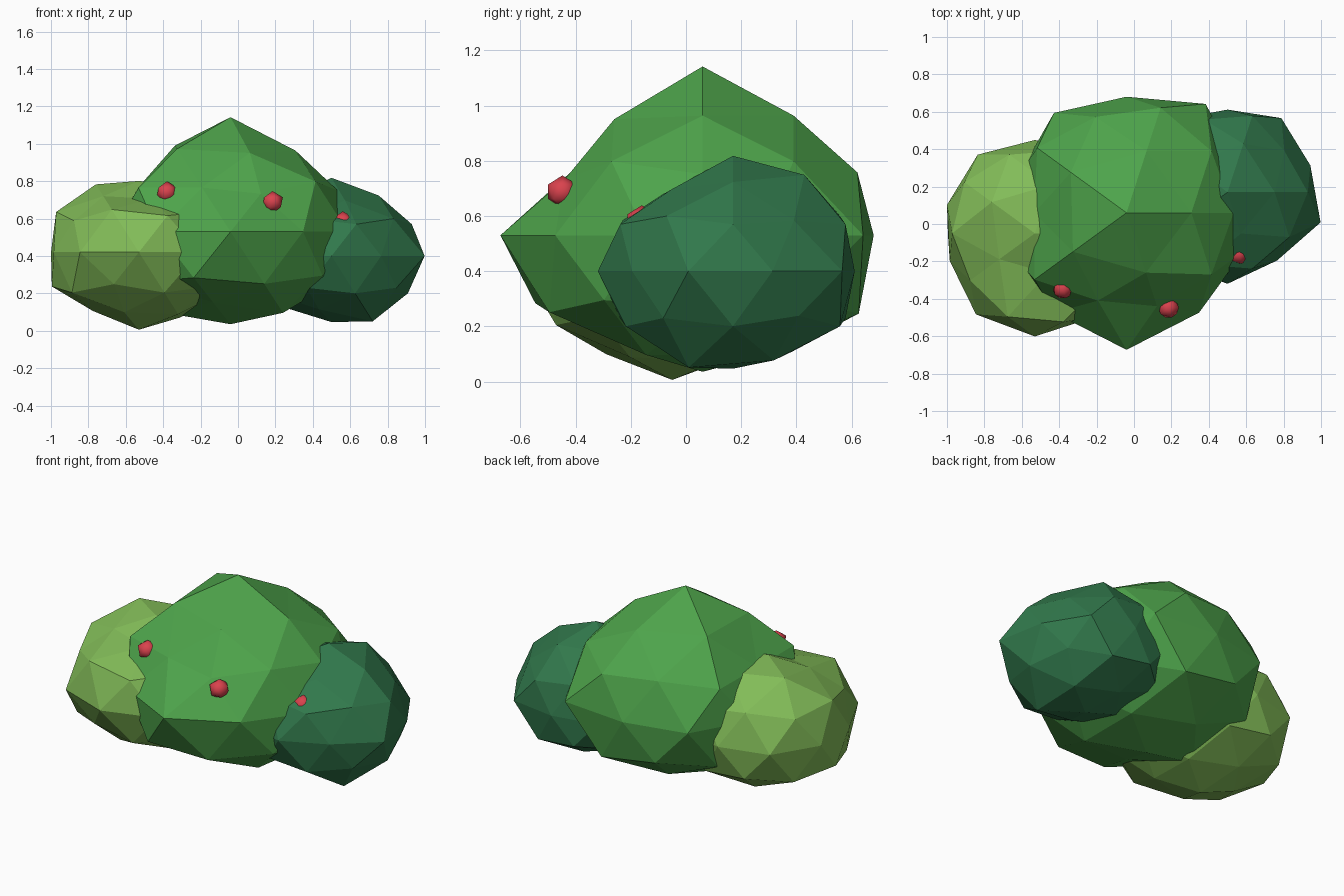
import bpy
import bmesh
from mathutils import Vector


def material(name, rgb):
    mat = bpy.data.materials.new(name)
    mat.diffuse_color = (*rgb, 1)
    return mat


def ball(name, centre, width, height, mat, detail, bumps=()):
    """Faceted ball; each bump (direction, factor) pulls the nearest corner in or out."""
    bm = bmesh.new()
    bmesh.ops.create_icosphere(bm, subdivisions=detail, radius=1)
    bm.verts.ensure_lookup_table()
    unit = [v.co.normalized() for v in bm.verts]
    for direction, factor in bumps:
        d = Vector(direction).normalized()
        i = max(range(len(unit)), key=lambda k: unit[k].dot(d))
        bm.verts[i].co = unit[i] * factor
    for v in bm.verts:
        v.co = Vector((v.co.x * width, v.co.y * width, v.co.z * height))
    mesh = bpy.data.meshes.new(name)
    bm.to_mesh(mesh)
    bm.free()
    mesh.materials.append(mat)
    obj = bpy.data.objects.new(name, mesh)
    obj.location = centre
    bpy.context.collection.objects.link(obj)
    return obj


mid_green = material("leaf green", (0.076, 0.370, 0.070))
light_green = material("light leaf green", (0.225, 0.505, 0.098))
dark_green = material("dark leaf green", (0.031, 0.190, 0.072))
red = material("berry red", (0.700, 0.055, 0.075))

# Tall middle clump of leaves
ball("middle_foliage", (-0.04, 0.06, 0.53), 0.66, 0.51, mid_green, 2, [
    ((0, 0, 1), 1.20), ((0, 0, -1), 0.97),
    ((0, -1, 0), 1.11), ((0, 1, 0), 0.94),
    ((0.59, 0.81, 0), 1.09), ((-0.95, 0.31, 0), 0.93),
    ((-0.28, -0.85, -0.45), 1.08), ((-0.26, 0.81, 0.53), 0.96),
    ((-0.43, 0.31, 0.85), 1.06), ((0.16, -0.5, 0.85), 0.97),
    ((0.26, 0.81, -0.53), 1.06), ((0.89, 0, 0.45), 0.97),
    ((0.28, -0.85, 0.45), 0.89), ((-0.26, -0.81, 0.53), 0.88),
    ((-0.85, 0, 0.53), 0.88), ((-0.72, -0.53, 0.45), 1.03),
    ((-0.43, -0.31, 0.85), 1.02), ((-0.16, -0.5, -0.85), 0.87),
    ((-0.16, 0.5, -0.85), 0.95), ((0.26, -0.81, -0.53), 1.04),
    ((0.72, -0.53, -0.45), 1.03),
])

# Low pale clump on the left
ball("left_foliage", (-0.53, -0.05, 0.42), 0.52, 0.41, light_green, 2, [
    ((0, 0, 1), 0.93), ((0, 0, -1), 1.01),
    ((0, -1, 0), 1.06), ((0, 1, 0), 0.96),
    ((-0.59, -0.81, 0), 1.03), ((-0.95, 0.31, 0), 0.95),
    ((-0.95, -0.31, 0), 0.92), ((-0.43, 0.31, 0.85), 1.04),
    ((0.59, -0.81, 0), 1.06), ((0.28, -0.85, 0.45), 1.07),
    ((-0.26, -0.81, 0.53), 1.06), ((0.16, -0.5, 0.85), 0.82),
    ((-0.43, -0.31, 0.85), 0.86), ((-0.53, 0, -0.85), 0.90),
    ((-0.16, -0.5, -0.85), 0.92), ((-0.16, 0.5, -0.85), 0.93),
    ((0.43, -0.31, -0.85), 0.95), ((-0.72, -0.53, 0.45), 0.92),
    ((-0.28, -0.85, -0.45), 0.93),
])

# Low dark clump on the right
ball("right_foliage", (0.50, 0.17, 0.40), 0.48, 0.38, dark_green, 2, [
    ((0, 0, 1), 1.10), ((0, 0, -1), 0.93), ((0, 1, 0), 0.92),
    ((0.95, -0.31, 0), 1.09), ((0.95, 0.31, 0), 0.97),
    ((0.59, -0.81, 0), 0.94), ((0.43, -0.31, -0.85), 1.08),
    ((0.16, 0.5, 0.85), 1.08), ((-0.16, 0.5, -0.85), 0.90),
    ((0.16, -0.5, 0.85), 0.92), ((-0.16, -0.5, -0.85), 0.88),
    ((0, -1, 0), 1.02), ((-0.53, 0, -0.85), 0.88),
    ((0.69, 0.5, 0.53), 0.92), ((0.59, 0.81, 0), 1.02),
    ((0.72, 0.53, -0.45), 0.95),
])

# Berries half sunk into the leaves
for label, spot in (("left", (-0.38, -0.345, 0.74)),
                    ("middle", (0.185, -0.448, 0.688)),
                    ("right", (0.56, -0.160, 0.580))):
    berry = ball(label + "_berry", spot, 0.061, 0.059, red, 1)
    berry.data.shade_smooth()
